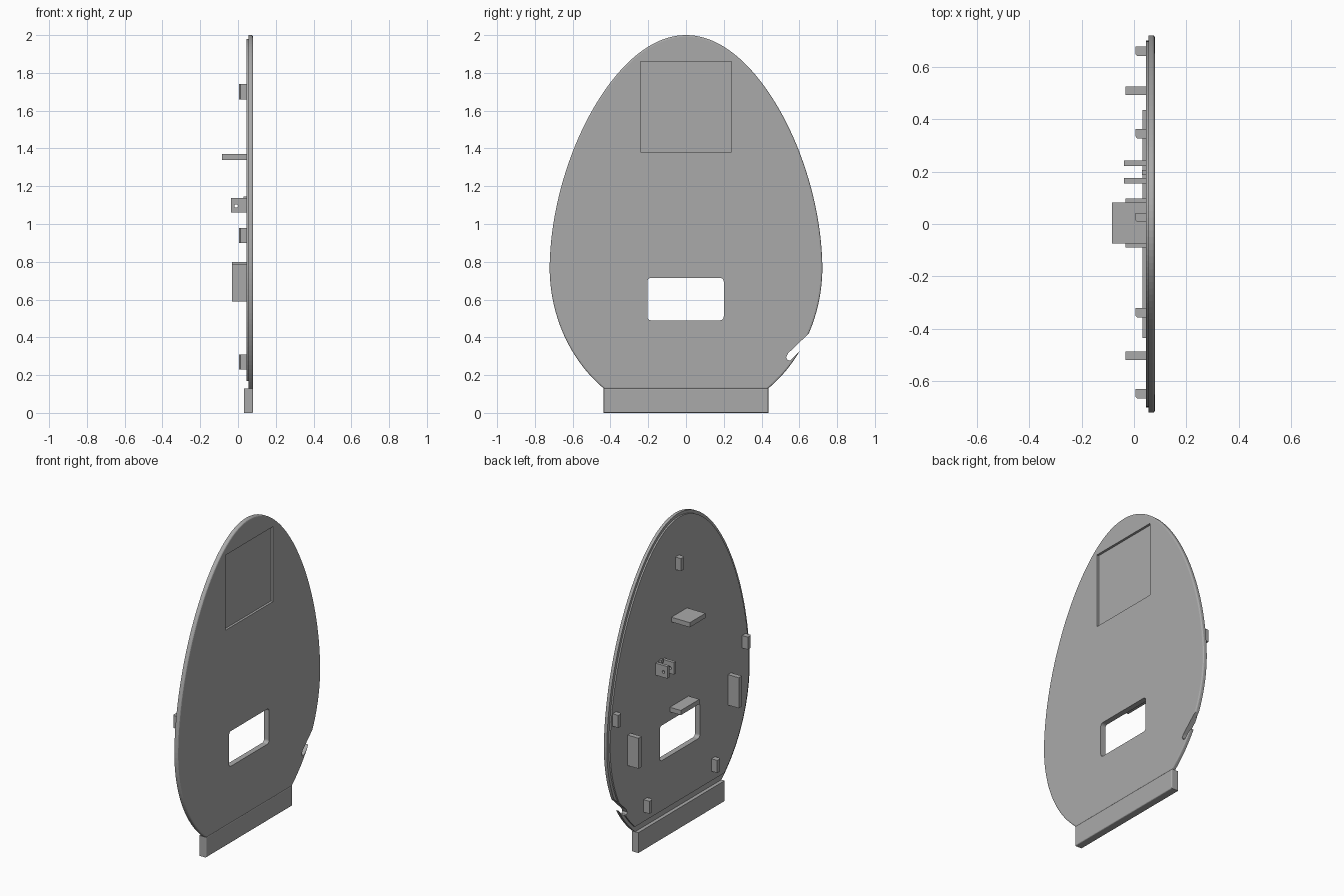
import bpy, bmesh, math

old = bpy.data.objects.get("Cube")
if old:
    bpy.data.objects.remove(old, do_unlink=True)

grey = bpy.data.materials.new("plain grey")
grey.use_nodes = True
COLOUR = (0.4, 0.4, 0.4, 1)
grey.diffuse_color = COLOUR
grey.node_tree.nodes["Principled BSDF"].inputs["Base Color"].default_value = COLOUR

WIDE_Z, HALF, UP, DOWN = 0.77, 0.722, 1.23, 0.803


def finish(name, bm):
    bmesh.ops.recalc_face_normals(bm, faces=bm.faces)
    mesh = bpy.data.meshes.new(name)
    bm.to_mesh(mesh)
    bm.free()
    mesh.materials.append(grey)
    obj = bpy.data.objects.new(name, mesh)
    bpy.context.collection.objects.link(obj)
    return obj


def prism(name, outline, x0, x1, round_front=0):
    """Extrude a (y, z) outline along x, optionally rounding its +x rim."""
    bm = bmesh.new()
    base = bm.faces.new([bm.verts.new((x0, y, z)) for y, z in outline])
    top = bmesh.ops.extrude_face_region(bm, geom=[base])["geom"]
    moved = [v for v in top if isinstance(v, bmesh.types.BMVert)]
    bmesh.ops.translate(bm, verts=moved, vec=(x1 - x0, 0, 0))
    if round_front:
        rim = [e for e in top if isinstance(e, bmesh.types.BMEdge)]
        bmesh.ops.bevel(bm, geom=rim, offset=round_front, segments=3,
                        profile=0.5, affect='EDGES')
    return finish(name, bm)


def rect(y0, y1, z0, z1):
    return [(y0, z0), (y1, z0), (y1, z1), (y0, z1)]


def rounded_rect(y0, y1, z0, z1, r, steps=5):
    points = []
    corners = [(y1 - r, z1 - r), (y0 + r, z1 - r), (y0 + r, z0 + r), (y1 - r, z0 + r)]
    for i, (cy, cz) in enumerate(corners):
        for s in range(steps + 1):
            a = math.pi / 2 * (i + s / steps)
            points.append((cy + r * math.cos(a), cz + r * math.sin(a)))
    return points


def egg(inset, floor):
    """Egg outline with a pointed top, cut flat at the floor height."""
    low = math.asin((floor - WIDE_Z) / (DOWN - inset))
    side = []
    n = 64
    for i in range(n):
        a = low + (math.pi / 2 - low) * i / n
        s = math.sin(a)
        taper = 1 - 0.12 * s ** 1.5 if s > 0 else 1
        side.append(((HALF - inset) * math.cos(a) * taper,
                     WIDE_Z + s * ((UP if s > 0 else DOWN) - inset)))
    return side + [(0, WIDE_Z + UP - inset)] + [(-y, z) for y, z in reversed(side)]


def cut(target, cutter):
    cutter.hide_render = True
    mod = target.modifiers.new("cut", 'BOOLEAN')
    mod.operation = 'DIFFERENCE'
    mod.solver = 'EXACT'
    mod.object = cutter
    bpy.context.view_layer.objects.active = target
    bpy.ops.object.modifier_apply(modifier=mod.name)


# Egg-shaped panel with a stepped inner layer
panel = prism("panel", egg(0, 0.125), 0.055, 0.08, 0.009)
inner = prism("inner_layer", egg(0.02, 0.17), 0.045, 0.0555)

# Window, square front recess and slanted edge slot
window = prism("window_cutter", rounded_rect(-0.205, 0.2, 0.49, 0.715, 0.02), 0, 0.1)
recess = prism("recess_cutter", rect(-0.24, 0.24, 1.38, 1.86), 0.065, 0.1)
slot = prism("slot_cutter", [(0.655, 0.425), (0.54, 0.315), (0.53, 0.295), (0.537, 0.28),
                             (0.552, 0.277), (0.605, 0.33), (0.70, 0.425)], 0, 0.1)
for layer in (panel, inner):
    for cutter in (window, slot):
        cut(layer, cutter)
cut(panel, recess)
for cutter in (window, recess, slot):
    bpy.data.objects.remove(cutter, do_unlink=True)

# Foot strip along the bottom
prism("foot", rect(-0.436, 0.436, 0, 0.13), 0.032, 0.08, 0.006)


def block(name, y0, y1, z0, z1, x0):
    return prism(name, rect(y0, y1, z0, z1), x0, 0.047)


# Small locating pegs with a softened tip
for label, y, z in [("top", 0.025, 1.7), ("left", 0.66, 0.94), ("right", -0.65, 0.94),
                    ("lower_left", 0.345, 0.27), ("lower_right", -0.34, 0.27)]:
    bm = bmesh.new()
    h = 0.018
    tip = [(0.047, y - h), (0.012, y - h), (0.005, y - h / 2), (0.005, y + h), (0.047, y + h)]
    face = bm.faces.new([bm.verts.new((px, py, z - 0.04)) for px, py in tip])
    up = bmesh.ops.extrude_face_region(bm, geom=[face])["geom"]
    bmesh.ops.translate(bm, verts=[v for v in up if isinstance(v, bmesh.types.BMVert)],
                        vec=(0, 0, 0.08))
    finish(label + "_peg", bm)

# Shelves and side ribs
block("upper_shelf", -0.075, 0.083, 1.34, 1.37, -0.085)
block("lower_shelf", -0.09, 0.098, 0.77, 0.80, -0.032)
block("left_rib", 0.493, 0.525, 0.59, 0.785, -0.032)
block("right_rib", -0.52, -0.488, 0.59, 0.785, -0.032)

# Pivot bracket: two drilled lugs with a small stop between them
bpy.ops.mesh.primitive_cylinder_add(vertices=16, radius=0.009, depth=0.3,
                                    location=(-0.01, 0.2, 1.095), rotation=(math.pi / 2, 0, 0))
drill = bpy.context.object
drill.name = "drill_cutter"
for label, y in [("inner", 0.165), ("outer", 0.232)]:
    cut(block(label + "_lug", y - 0.01, y + 0.01, 1.06, 1.137, -0.038), drill)
bpy.data.objects.remove(drill, do_unlink=True)
block("bracket_stop", 0.187, 0.207, 1.125, 1.145, 0.03)
